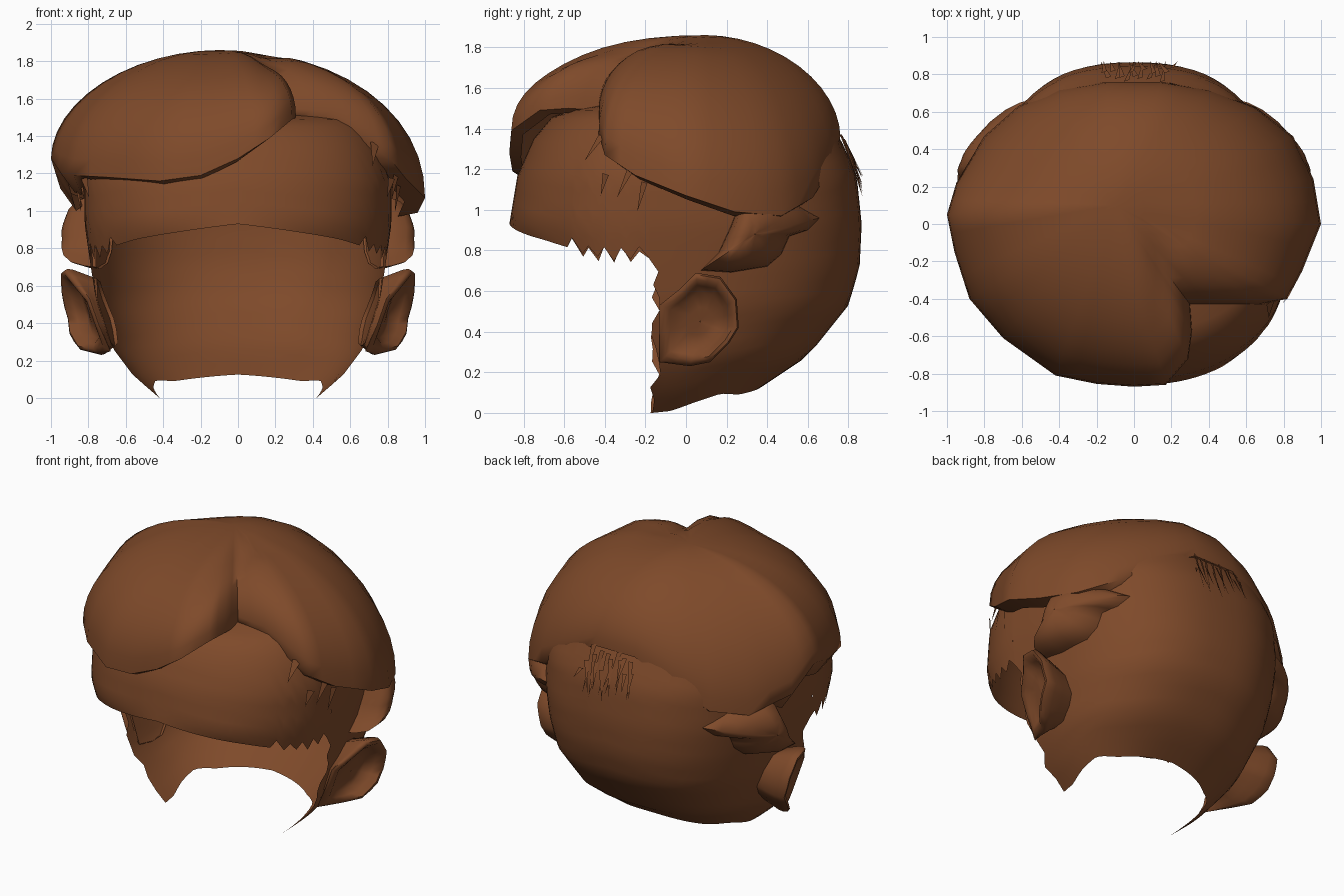
import bpy, bmesh, math, random

if "Cube" in bpy.data.objects:
    bpy.data.objects.remove(bpy.data.objects["Cube"])

random.seed(4)
mat = bpy.data.materials.new("brown")
mat.diffuse_color = (0.21, 0.068, 0.023, 1)
mat.use_nodes = True
mat.node_tree.nodes["Principled BSDF"].inputs["Base Color"].default_value = mat.diffuse_color


def make(name, verts, faces, angle=50):
    me = bpy.data.meshes.new(name)
    me.from_pydata(verts, [], faces)
    bm = bmesh.new()
    bm.from_mesh(me)
    bmesh.ops.remove_doubles(bm, verts=bm.verts, dist=0.0005)
    bmesh.ops.recalc_face_normals(bm, faces=bm.faces)
    bm.to_mesh(me)
    bm.free()
    ob = bpy.data.objects.new(name, me)
    bpy.context.collection.objects.link(ob)
    me.materials.append(mat)
    bpy.ops.object.select_all(action='DESELECT')
    ob.select_set(True)
    bpy.context.view_layer.objects.active = ob
    bpy.ops.object.shade_smooth_by_angle(angle=math.radians(angle))
    return ob


def grid(name, rows, wrap=False, angle=60):
    n = len(rows[0])
    faces = []
    for i in range(len(rows) - 1):
        for j in range(n if wrap else n - 1):
            k = (j + 1) % n
            faces.append((i * n + j, i * n + k, (i + 1) * n + k, (i + 1) * n + j))
    return make(name, [p for r in rows for p in r], faces, angle)


def lerp_table(table, t):
    t = min(max(t, table[0][0]), table[-1][0])
    for a, b in zip(table, table[1:]):
        if t <= b[0]:
            f = (t - a[0]) / (b[0] - a[0])
            return [u + (v - u) * f for u, v in zip(a[1:], b[1:])]


# Skull sections: height, half width, front y, back y
SKULL = [(0, .42, -.5, .25), (.12, .56, -.5, .36), (.28, .68, -.6, .6),
         (.53, .76, -.7, .8), (.72, .79, -.78, .855), (.93, .82, -.87, .865),
         (1.17, .82, -.83, .84), (1.35, .76, -.75, .76), (1.48, .66, -.64, .67),
         (1.53, .5, -.36, .62)]
Y0 = -.18


def skull(deg, z, back):
    a, yf, yb = lerp_table(SKULL, z)
    c, s = math.cos(math.radians(deg)), math.sin(math.radians(deg))
    e = 2 / (2.5 if back else 2.15)
    depth = (yb if back else yf) - Y0
    return (math.copysign(abs(c) ** e, c) * a, Y0 + depth * max(s, 0) ** e, z)


def skull_x(y, z):
    a, yf, yb = lerp_table(SKULL, z)
    p = 2.5 if y > Y0 else 2.15
    q = abs((y - Y0) / ((yb if y > Y0 else yf) - Y0))
    return a * max(1 - q ** p, 0) ** (1 / p)


# Back of the head with a ragged front edge, open underneath
BACK_EDGE = [(0, 0), (10, .01), (22, .05), (38, .095), (55, .09), (90, .125)]
rows = []
for i in range(20):
    row = []
    for j in range(41):
        d = 180 * j / 40
        m = min(d, 180 - d)
        zb = lerp_table(BACK_EDGE, m)[0]
        top = 1.2 + .2 * (m / 90) ** 2
        x, y, z = skull(d, zb + (top - zb) * i / 19, True)
        if j in (0, 40) and z < .74:
            y += random.uniform(.0, .06)
        row.append((x, y, z))
    rows.append(row)
grid("back_hair", rows)

# Forehead band with spiky temples
FRONT_EDGE = [(0, .76), (28, .79), (50, .85), (75, .9), (90, .93)]
TOPS = [0, .1, .2, .3, .4, .5, .6, .7, .8, .88, .94, 1]
rows = []
for t in TOPS:
    row = []
    for j in range(49):
        d = 180 * j / 48
        m = min(d, 180 - d)
        zb = lerp_table(FRONT_EDGE, m)[0]
        if 2 < m < 36:
            zb += random.uniform(.01, .06) if j % 2 else -random.uniform(.01, .04)
        row.append(skull(d, zb + (1.53 - zb) * t, False))
    rows.append(row)
grid("forehead_band", rows)

# Hair cap: rim runs anticlockwise from the notch beside the fringe
RIM = [(.3, -.43, 1.49), (.5, -.43, 1.47), (.68, -.43, 1.37), (.82, -.4, 1.27),
       (.9, -.25, 1.17), (1, 0, 1.07), (.96, .24, .99), (.85, .47, .97),
       (.65, .625, 1.06), (.4, .72, 1.22), (.15, .76, 1.36), (-.15, .76, 1.36),
       (-.4, .72, 1.22), (-.62, .63, 1.07), (-.8, .47, 1.03), (-.95, .22, 1.12),
       (-1, .05, 1.28), (-.96, -.15, 1.22), (-.88, -.4, 1.19), (-.7, -.61, 1.18),
       (-.42, -.81, 1.16), (-.2, -.855, 1.19), (0, -.87, 1.28), (.17, -.86, 1.39),
       (.29, -.72, 1.49), (.31, -.58, 1.5)]
AX, AY, AZ = -.1, .1, 1.86
rim = []
for a, b in zip(RIM, RIM[1:] + RIM[:1]):
    rim += [a, tuple((u + v) / 2 for u, v in zip(a, b))]
# underside tucks in towards the skull, deeper on the far left
rows = [[(AX + (x - AX) * .9, AY + (y - AY) * .94,
          z - (.12 if x < -.9 and y > -.3 else .02)) for x, y, z in rim]]
N = 12
for i in range(N + 1):
    u = math.pi / 2 * (1 - i / N)
    row = []
    for x, y, z in rim:
        dx, dy = x - AX, y - AY
        # fuller over the fringe and right side, tighter at back and left
        e = 1 + (.08 * dy - .045 * dx) / math.hypot(dx, dy)
        r, h = math.sin(u) ** e, max(math.cos(u), 0) ** e
        px, py = AX + dx * r, AY + dy * r
        pz = z + (AZ - z) * h
        # shallow parting right of centre
        if py < .3 and r > .05:
            pz -= .03 * math.exp(-((px - .15) / .08) ** 2) * h * min(1, (.3 - py) * 3)
        row.append((px, py, pz))
    rows.append(row)
grid("hair_cap", rows, True)


# Closed-loop rings on the side of the head: (scale, lift off the skull)
def side_part(name, outline, centre, rings, side):
    pts = []
    for a, b in zip(outline, outline[1:] + outline[:1]):
        pts += [a, ((a[0] + b[0]) / 2, (a[1] + b[1]) / 2, (a[2] + b[2]) / 2)]
    cy, cz = centre
    mean = sum(p[2] for p in pts) / len(pts)
    rows = []
    for s, lift in rings:
        row = []
        for y, z, w in pts:
            py, pz = cy + (y - cy) * s, cz + (z - cz) * s
            row.append((side * (skull_x(py, pz) + lift * (mean + (w - mean) * min(1, s))), py, pz))
        rows.append(row)
    grid(name, rows, True)


# y, z, lift weight
EAR = [(-.13, .53, .2), (-.03, .61, .5), (.05, .69, .8), (.17, .67, 1), (.25, .56, 1.15),
       (.26, .42, 1.25), (.21, .34, 1.3), (.12, .25, 1.1), (.02, .23, .6), (-.13, .25, .15)]
TUFT = [(.07, .7, 1), (.16, .79, 1), (.22, .92, 1), (.28, 1.08, .8), (.48, 1.06, .8),
        (.66, .96, .5), (.6, .9, .6), (.51, .87, .7), (.47, .78, .6), (.4, .72, .7), (.22, .69, 1)]
for side, label in ((1, "right"), (-1, "left")):
    side_part(label + "_ear", EAR, (.07, .45),
              [(.78, -.02), (.9, .07), (.98, .13), (1, .165), (.96, .19), (.86, .19),
               (.74, .15), (.6, .1), (.3, .09), (.01, .09)], side)
    side_part(label + "_side_tuft", TUFT, (.34, .88),
              [(1, -.02), (.97, .04), (.85, .12), (.65, .17), (.4, .2), (.2, .21), (.01, .215)], side)

# Loose pointed strands at the temples
verts, faces = [], []


def strand(a, b, c):
    n = len(verts)
    verts.extend((a, b, c))
    faces.append((n, n + 1, n + 2))


for side in (1, -1):
    for y, z, tip_y, tip_z in ((-.42, 1.37, -.5, 1.24), (-.4, 1.18, -.42, 1.07),
                               (-.28, 1.2, -.34, 1.06), (-.21, 1.14, -.24, .99)):
        strand(*[(side * (skull_x(p, q) + o), p, q) for p, q, o in
                 ((y - .01, z, .03), (y + .02, z - .01, .05), (tip_y, tip_z, .02))])
make("temple_strands", verts, faces)

# Loose strands at the back of the crown
verts, faces = [], []
for i in range(16):
    x = -.16 + .36 * i / 15
    z = random.uniform(1.22, 1.38)
    y = lerp_table(SKULL, z)[2] + .012
    tip = random.uniform(1.05, 1.17)
    strand((x - .014, y, z), (x + .014, y + .01, z),
           (x + random.uniform(-.05, .05), .87, tip))
make("crown_strands", verts, faces)
